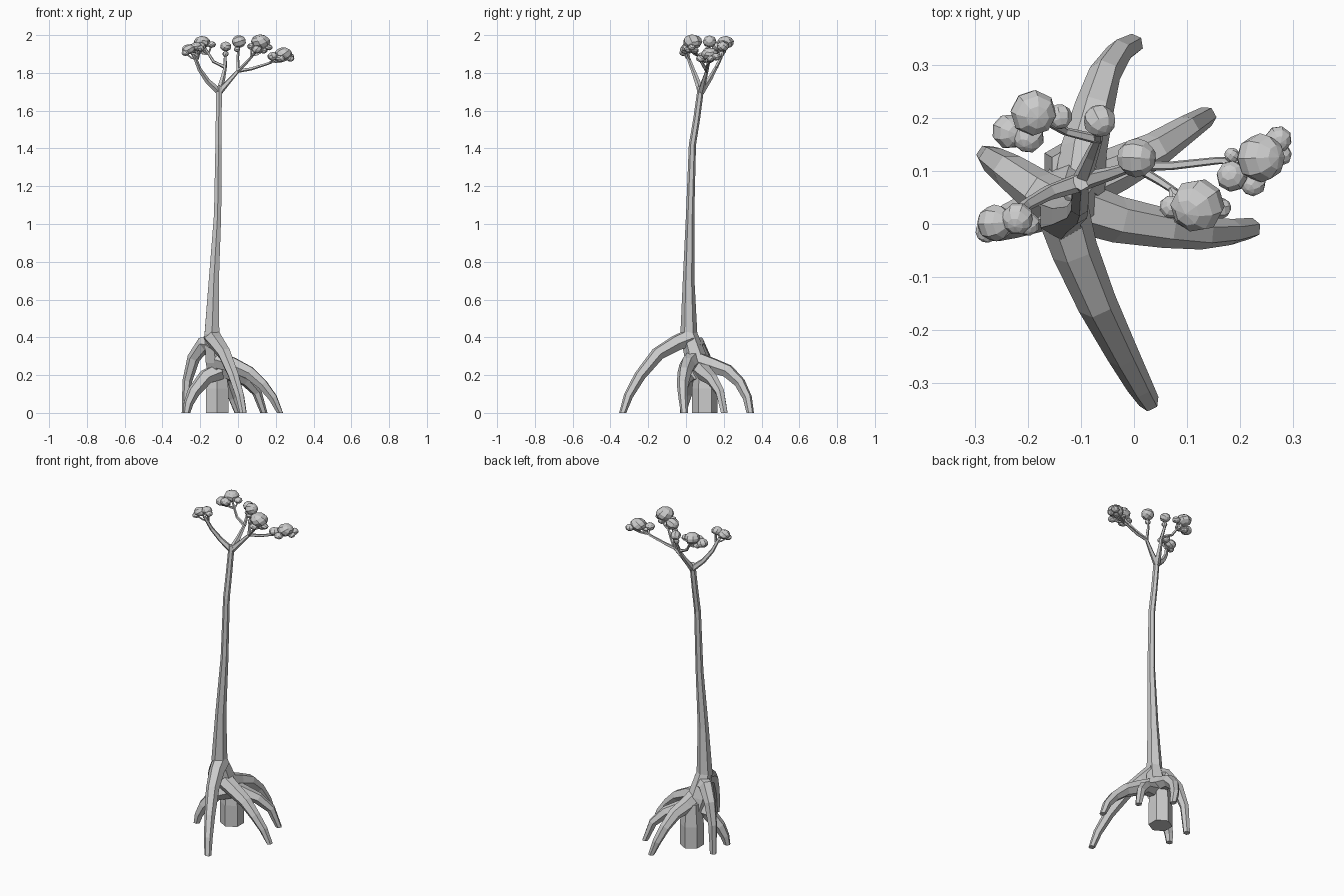
import bpy, bmesh, random
from mathutils import Vector, Matrix

random.seed(4)
if "Cube" in bpy.data.objects:
    bpy.data.objects.remove(bpy.data.objects["Cube"], do_unlink=True)

grey = bpy.data.materials.new("plain_grey")
grey.use_nodes = True
colour = (0.6, 0.6, 0.6, 1)
grey.diffuse_color = colour
grey.node_tree.nodes["Principled BSDF"].inputs["Base Color"].default_value = colour


def finish(name, bm):
    bmesh.ops.recalc_face_normals(bm, faces=bm.faces)
    mesh = bpy.data.meshes.new(name)
    bm.to_mesh(mesh)
    bm.free()
    mesh.materials.append(grey)
    obj = bpy.data.objects.new(name, mesh)
    bpy.context.collection.objects.link(obj)


def tube(name, path, radii, sides=6, grounded=False):
    """Sweep a tapering polygon along a path."""
    pts = [Vector(p) for p in path]
    run = pts[-1] - pts[0]
    side = Vector((-run.y, run.x, 0))
    if abs(run.z) > 4 * side.length and not grounded:
        side = Vector((0, 1, 0))
    bm = bmesh.new()
    rings = []
    for i, p in enumerate(pts):
        tangent = (pts[min(i + 1, len(pts) - 1)] - pts[max(i - 1, 0)]).normalized()
        across = (side - tangent * side.dot(tangent)).normalized()
        out = tangent.cross(across)
        # spread the radii evenly along the path
        t = i / (len(pts) - 1) * (len(radii) - 1)
        k = min(int(t), len(radii) - 2)
        r = radii[k] + (radii[k + 1] - radii[k]) * (t - k)
        ring = []
        for s in range(sides):
            spin = Matrix.Rotation(6.28319 * (s + 0.5) / sides, 3, tangent)
            co = p + spin @ (out * r)
            if grounded and i == len(pts) - 1:
                co.z = 0
            ring.append(bm.verts.new(co))
        rings.append(ring)
    for a, b in zip(rings, rings[1:]):
        for s in range(sides):
            n = (s + 1) % sides
            bm.faces.new((a[s], a[n], b[n], b[s]))
    bm.faces.new(rings[0])
    bm.faces.new(rings[-1])
    finish(name, bm)


def leaf_ball(name, centre, r, flat):
    """Coarse faceted ball, tilted at random and slightly flattened."""
    bm = bmesh.new()
    turn = (Matrix.Rotation(random.uniform(0, 3), 4, "Z")
            @ Matrix.Rotation(random.uniform(0, 3), 4, "X"))
    shape = Matrix.Diagonal((r, r, r * flat, 1))
    bmesh.ops.create_uvsphere(bm, u_segments=8, v_segments=6, radius=1.03,
                              matrix=Matrix.Translation(centre) @ shape @ turn)
    finish(name, bm)


# Trunk and central stump
tube("trunk",
     [(-.11, .09, .18), (-.12, .055, .28), (-.138, .015, .42), (-.128, .014, .7),
      (-.108, .022, 1.05), (-.103, .034, 1.42), (-.102, .057, 1.56), (-.1, .08, 1.73)],
     [.05, .06, .045, .031, .022, .019, .018, .017])
tube("stump", [(-.11, .1, 0), (-.11, .1, .13), (-.11, .1, .26)], [.068, .068, .052])

# Arching stilt roots
roots = {
    "front_root": [(-.135, .025, .4), (-.112, -.05, .37), (-.07, -.15, .312),
                   (-.022, -.245, .195), (.01, -.305, .09), (.028, -.335, 0)],
    "left_root": [(-.11, .035, .28), (-.03, .008, .255), (.06, -.008, .212),
                  (.13, -.018, .15), (.185, -.015, .08), (.222, -.008, 0)],
    "back_left_root": [(-.11, .07, .24), (-.03, .105, .205), (.04, .14, .175),
                       (.1, .18, .11), (.137, .203, 0)],
    "back_root": [(-.105, .05, .28), (-.095, .14, .25), (-.075, .22, .222),
                  (-.055, .285, .16), (-.028, .325, .08), (-.001, .34, 0)],
    "back_right_root": [(-.13, .03, .36), (-.18, .06, .365), (-.235, .1, .29),
                        (-.268, .122, .17), (-.278, .13, 0)],
    "front_right_root": [(-.1, .06, .22), (-.17, .03, .19), (-.235, .005, .11),
                         (-.262, -.008, .05), (-.272, -.014, 0)],
}
for name, path in roots.items():
    tube(name, path, [.05, .04, .028, .02], grounded=True)

# Crown branches
fork, left_fork, back_fork = (-.1, .08, 1.7), (0, .11, 1.81), (-.068, .16, 1.83)
branches = {
    "right_branch": [fork, (-.16, .06, 1.755), (-.205, .035, 1.82), (-.235, .005, 1.9)],
    "left_branch": [fork, (-.045, .095, 1.76), left_fork],
    "back_branch": [fork, (-.08, .13, 1.775), back_fork],
}
for name, path in branches.items():
    tube(name, path, [.019, .013, .009], sides=5)
limbs = {
    "outer_left_limb": [left_fork, (.07, .11, 1.822), (.16, .12, 1.85), (.225, .12, 1.88)],
    "front_left_limb": [left_fork, (.05, .08, 1.86), (.11, .04, 1.93)],
    "middle_limb": [left_fork, (-.002, .12, 1.88), (.005, .125, 1.96)],
    "back_limb": [back_fork, (-.068, .185, 1.88), (-.065, .195, 1.93)],
    "back_right_limb": [back_fork, (-.13, .175, 1.86), (-.18, .2, 1.94)],
}
for name, path in limbs.items():
    tube(name, path, [.01, .006], sides=5)

# Leaf clusters: twig start, then balls as centre and radius
clusters = {
    "back_right_leaves": ((-.16, .19, 1.9), [
        ((-.19, .21, 1.962), .043), ((-.235, .175, 1.93), .033),
        ((-.14, .203, 1.95), .023), ((-.2, .165, 1.94), .03),
        ((-.21, .19, 1.915), .022)]),
    "outer_left_leaves": ((.17, .12, 1.855), [
        ((.24, .125, 1.9), .045), ((.273, .16, 1.885), .025), ((.185, .09, 1.888), .029),
        ((.225, .077, 1.875), .024), ((.278, .13, 1.875), .02), ((.185, .13, 1.885), .014)]),
    "front_left_leaves": ((.07, .065, 1.89), [
        ((.12, .035, 1.965), .05), ((.07, .032, 1.94), .022),
        ((.163, .03, 1.935), .02), ((.1, .02, 1.925), .028),
        ((.135, .045, 1.92), .022)]),
    "right_leaves": ((-.215, .02, 1.87), [
        ((-.22, .01, 1.94), .03), ((-.262, .002, 1.925), .034),
        ((-.278, -.014, 1.905), .021), ((-.2, .0, 1.93), .022)]),
}
for name, (start, balls) in clusters.items():
    for centre, r in balls:
        leaf_ball(name, centre, r, 0.75)
        mid = Vector(start).lerp(Vector(centre), 0.5) - Vector((0, 0, .008))
        tube(name + "_twig", [start, mid, centre], [.006, .004], sides=4)
leaf_ball("middle_leaf", (.005, .125, 1.966), .036, 0.9)
leaf_ball("middle_small_leaf", (-.005, .115, 1.925), .016, 0.9)
leaf_ball("back_leaf", (-.065, .195, 1.94), .03, 0.85)
leaf_ball("back_small_leaf", (-.066, .187, 1.9), .016, 0.9)
